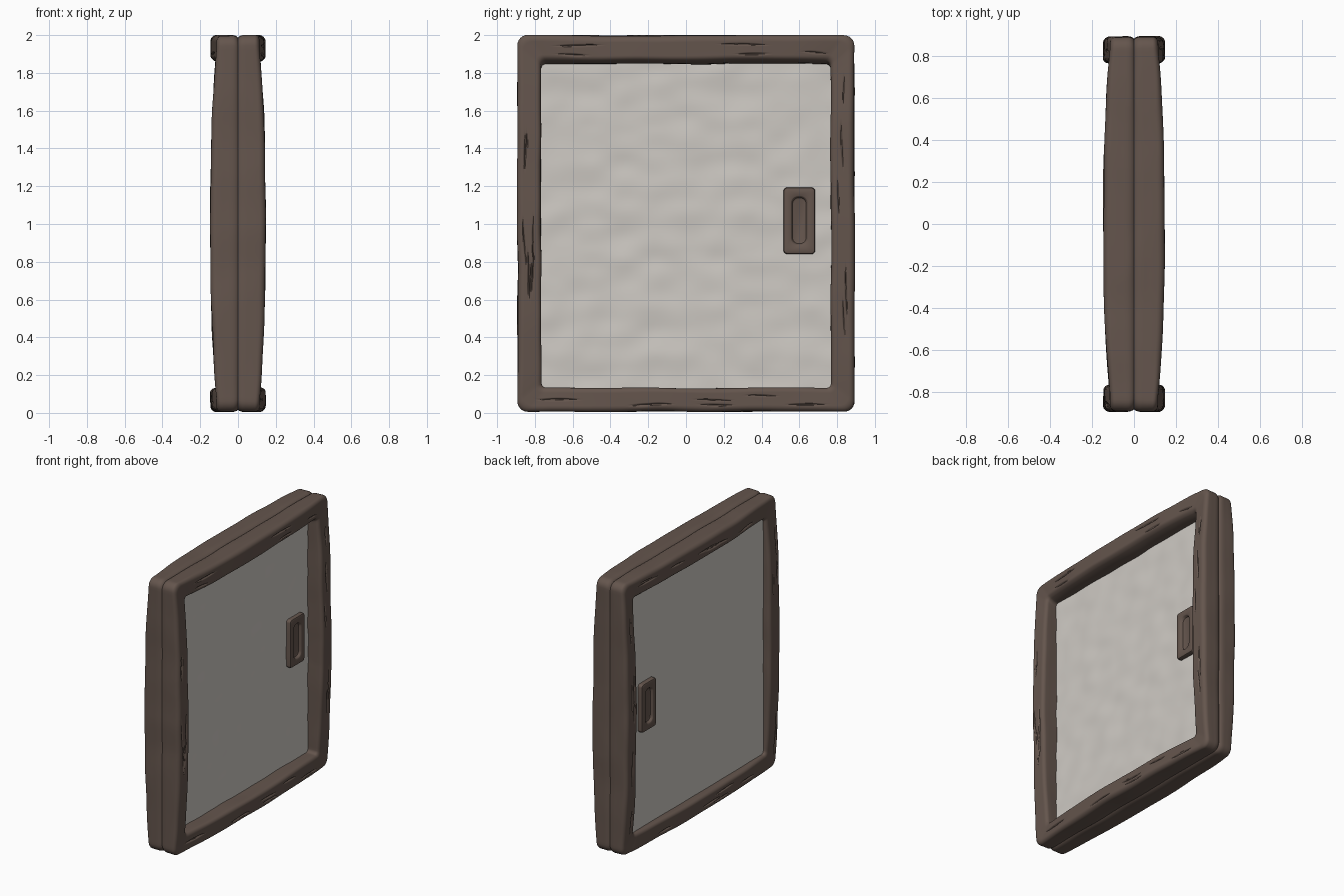
import bpy, bmesh, math, random
from mathutils import Vector, noise

if "Cube" in bpy.data.objects:
    bpy.data.objects.remove(bpy.data.objects["Cube"])

random.seed(4)


def material(name, rgb):
    m = bpy.data.materials.new(name)
    m.diffuse_color = (*rgb, 1)
    m.use_nodes = True
    m.node_tree.nodes["Principled BSDF"].inputs["Base Color"].default_value = m.diffuse_color
    return m


WOOD = material("dark wood", (0.128, 0.091, 0.074))
PAPER = material("off white paper", (0.62, 0.59, 0.55))


def finish(bm, name, mat, angle=40):
    bmesh.ops.recalc_face_normals(bm, faces=bm.faces)
    me = bpy.data.meshes.new(name)
    bm.to_mesh(me)
    bm.free()
    ob = bpy.data.objects.new(name, me)
    bpy.context.collection.objects.link(ob)
    me.materials.append(mat)
    bpy.ops.object.select_all(action='DESELECT')
    ob.select_set(True)
    bpy.context.view_layer.objects.active = ob
    bpy.ops.object.shade_smooth_by_angle(angle=math.radians(angle))
    return ob


def rounded_rect(cy, cz, hy, hz, r, n_side, n_corner):
    """Closed loop of (y, z, side, t), t running -1..1 along each side."""
    pts = []
    corners = [(1, -1), (1, 1), (-1, 1), (-1, -1)]
    for k, (sy, sz) in enumerate(corners):
        ay, az = cy + sy * (hy - r), cz + sz * (hz - r)
        a0 = -math.pi / 2 + k * math.pi / 2
        for i in range(n_corner + 1):
            a = a0 + math.pi / 2 * i / n_corner
            pts.append((ay + r * math.cos(a), az + r * math.sin(a), k, -1.0))
        ny, nz = corners[(k + 1) % 4]
        by, bz = cy + ny * (hy - r), cz + nz * (hz - r)
        a = a0 + math.pi / 2
        oy, oz = r * math.cos(a), r * math.sin(a)
        for i in range(1, n_side):
            f = i / n_side
            pts.append((ay + (by - ay) * f + oy, az + (bz - az) * f + oz, k, 2 * f - 1))
    return pts


def skin(bm, rings, closed=False):
    n = len(rings[0])
    last = len(rings) if closed else len(rings) - 1
    for i in range(last):
        a, b = rings[i], rings[(i + 1) % len(rings)]
        for j in range(n):
            bm.faces.new((a[j], a[(j + 1) % n], b[(j + 1) % n], b[j]))


# Frame cross-section, (u = inner to outer, x), one half with a seam notch at x = 0
W, H = 0.125, 0.13
half = [(W - 0.012, 0.0), (W - 0.007, 0.006), (W - 0.003, 0.015), (W, 0.028), (W, 0.045), (W, 0.07)]
R1, R2 = 0.03, 0.024
for i in range(7):
    a = math.pi / 2 * i / 6
    half.append((W - R1 + R1 * math.cos(a), H - R1 + R1 * math.sin(a)))
for i in range(1, 26):
    half.append((W - R1 - (W - R1 - R2) * i / 26, H))
for i in range(7):
    a = math.pi / 2 * (1 + i / 6)
    half.append((R2 + R2 * math.cos(a), H - R2 + R2 * math.sin(a)))
half += [(0, 0.08), (0, 0.05), (0, 0.0)]
profile = half + [(u, -x) for u, x in reversed(half[1:-1])]

# Random wood cracks per side: centre, length, position across, face, slope
cracks = [[(random.uniform(-0.9, 0.9), random.uniform(0.09, 0.18),
            random.uniform(0.028, W - 0.032), random.choice((-1, 1)),
            random.uniform(-0.006, 0.006)) for _ in range(13)] for _ in range(4)]


def crack_depth(k, t, u, sign):
    d = 0
    for t0, ln, u0, sg, slope in cracks[k]:
        a = abs(t - t0) / ln
        if sg == sign and a < 1:
            w = 0.007 * (1 - a * a)
            off = abs(u - u0 - slope * (t - t0) / ln)
            if off < w:
                d = max(d, 0.009 * (1 - off / w) * min(1, 2 * (1 - a)))
    return d


# Frame: the section swept round the door, each beam bulging in the middle
bm = bmesh.new()
inner = rounded_rect(0, 0.99, 0.767, 0.858, 0.025, 90, 6)
outer = rounded_rect(0, 1.003, 0.892, 0.996, 0.055, 90, 6)
rings = []
for (iy, iz, k, t), (oy, oz, _, _) in zip(inner, outer):
    swell = (0.115 + 0.031 * (1 - abs(t) ** 2.6)) / H
    ring = []
    for u, x in profile:
        f = u / W
        y, z = iy + (oy - iy) * f, iz + (oz - iz) * f
        if iz > 1.8:  # top beam leans up towards its front lip
            z += 0.018 * (1 - f) * max(0, min(1, (abs(x) - 0.07) / 0.05))
        sign = 1 if x > 0 else -1
        px = x * swell
        # gentle hand-carved waviness
        p = Vector((sign * 3.0, y * 3.5, z * 3.5))
        px += sign * 0.005 * noise.noise(p) * min(1, abs(x) / 0.08)
        wob = min(0.006 * noise.noise(Vector((x * 5, y * 4 + 7, z * 4))), 0.003)
        dy, dz = oy - iy, oz - iz
        L = math.hypot(dy, dz)
        y, z = y + wob * dy / L, z + wob * dz / L
        if abs(x) > H - 0.001:
            px -= sign * crack_depth(k, t, u, sign)
        ring.append(bm.verts.new((px, y, max(0, min(2, z)))))
    rings.append(ring)
skin(bm, rings, closed=True)
finish(bm, "door_frame", WOOD, 50)

# Panel: paper sheets, deeper and uneven on the right, shallower and flat on the left
DEPTH = {1: 0.031, -1: 0.09}
for side, name, amp in ((1, "paper_panel_right", 0.007), (-1, "paper_panel_left", 0.001)):
    bm = bmesh.new()
    bmesh.ops.create_grid(bm, x_segments=70, y_segments=80, size=1)
    for v in bm.verts:
        y, z = v.co.x * 0.78, 0.99 + v.co.y * 0.87
        x = DEPTH[side] + amp * noise.noise(Vector((side * 5, y * 6, z * 8)))
        v.co = (side * x, y, z)
    ob = finish(bm, name, PAPER)
    if ob.data.polygons[0].normal.x * side < 0:
        ob.data.flip_normals()

# Handles: rounded plate with an oblong finger recess, on both faces
for side, name in ((1, "handle_right"), (-1, "handle_left")):
    top = DEPTH[side] + 0.033
    bm = bmesh.new()
    steps = [  # half width, half height, corner radius, x
        (0.084, 0.176, 0.020, top - 0.045),
        (0.084, 0.176, 0.020, top - 0.010),
        (0.081, 0.173, 0.018, top - 0.003),
        (0.075, 0.167, 0.015, top),
        (0.046, 0.132, 0.038, top),
        (0.042, 0.128, 0.036, top - 0.003),
        (0.036, 0.121, 0.032, top - 0.018),
        (0.028, 0.112, 0.026, top - 0.021)]
    rings = [[bm.verts.new((side * x, y, z))
              for y, z, _, _ in rounded_rect(0.6, 1.017, hy, hz, r, 4, 6)]
             for hy, hz, r, x in steps]
    skin(bm, rings)
    bm.faces.new(rings[-1])
    bm.faces.new(rings[0])
    finish(bm, name, WOOD)
